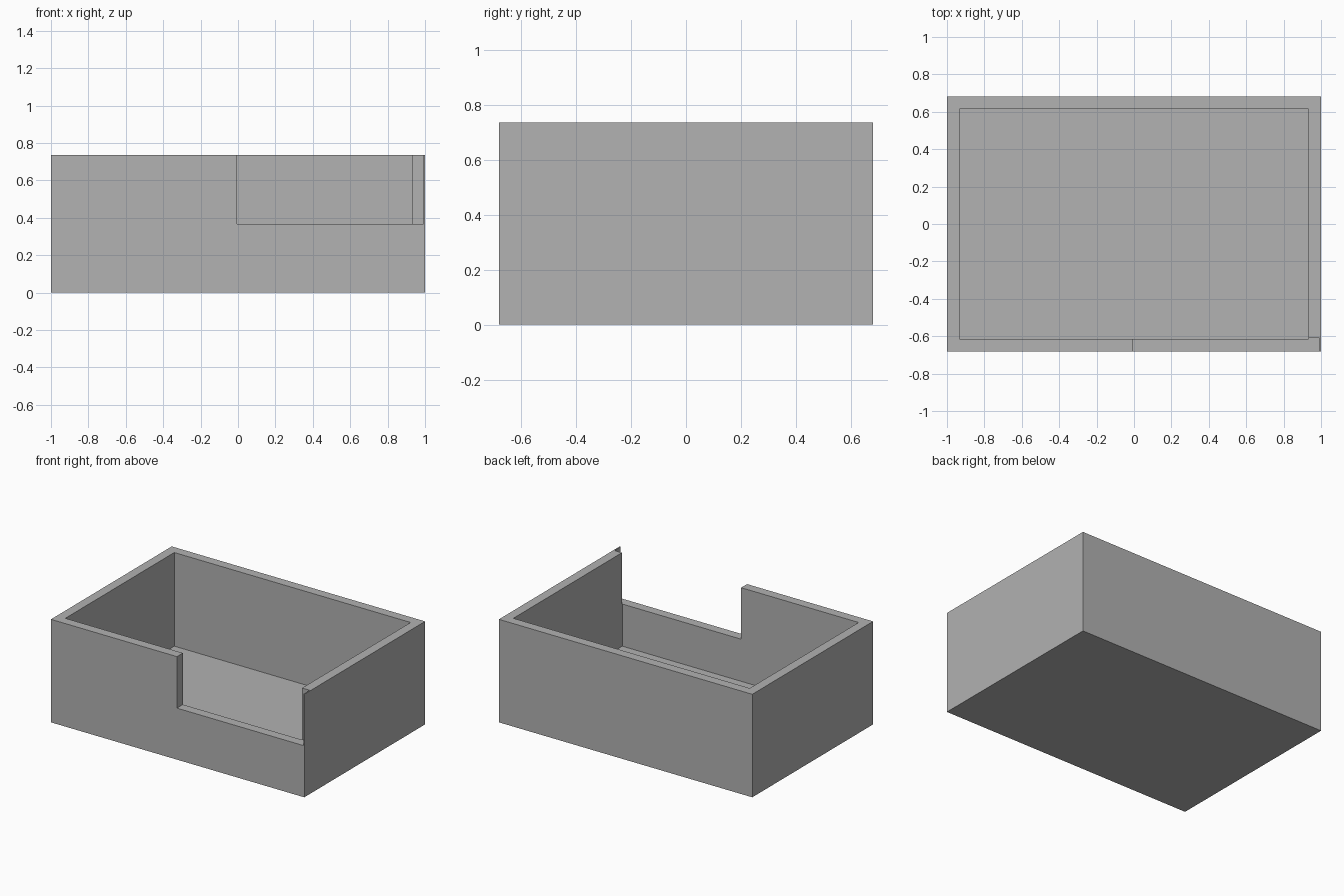
import bpy

cube = bpy.data.objects.get("Cube")
if cube:
    bpy.data.objects.remove(cube, do_unlink=True)

# Overall sizes
HALF_X, HALF_Y, HEIGHT = 1.0, 0.681, 0.735
WALL = 0.067
ABOVE = HEIGHT + 0.2  # cutters reach past the rim

# Single flat grey
grey = bpy.data.materials.new("mid_grey")
grey.use_nodes = True
grey.diffuse_color = (0.445, 0.445, 0.445, 1)
grey.node_tree.nodes["Principled BSDF"].inputs["Base Color"].default_value = grey.diffuse_color


def box(name, low, high):
    """Axis-aligned box between two corners."""
    bpy.ops.mesh.primitive_cube_add(size=1)
    obj = bpy.context.object
    obj.name = name
    for v in obj.data.vertices:
        v.co = [(a + b) / 2 + c * (b - a) for a, b, c in zip(low, high, v.co)]
    obj.data.materials.append(grey)
    return obj


def cut(target, cutter):
    """Subtract the cutter from the target, then discard it."""
    cutter.hide_render = True
    mod = target.modifiers.new(cutter.name, "BOOLEAN")
    mod.operation = "DIFFERENCE"
    mod.solver = "EXACT"
    mod.object = cutter
    bpy.context.view_layer.objects.active = target
    bpy.ops.object.modifier_apply(modifier=mod.name)
    bpy.data.objects.remove(cutter, do_unlink=True)


# Solid block hollowed into an open tray
tray = box("open_box", (-HALF_X, -HALF_Y, 0), (HALF_X, HALF_Y, HEIGHT))
cut(tray, box("cavity", (WALL - HALF_X, WALL - HALF_Y, WALL),
              (HALF_X - WALL, HALF_Y - WALL, ABOVE)))

# Front wall notch, leaving a thin skin at the side wall
cut(tray, box("front_notch", (-0.005, -HALF_Y - 0.1, HEIGHT / 2),
              (0.992, WALL - HALF_Y + 0.004, ABOVE)))
